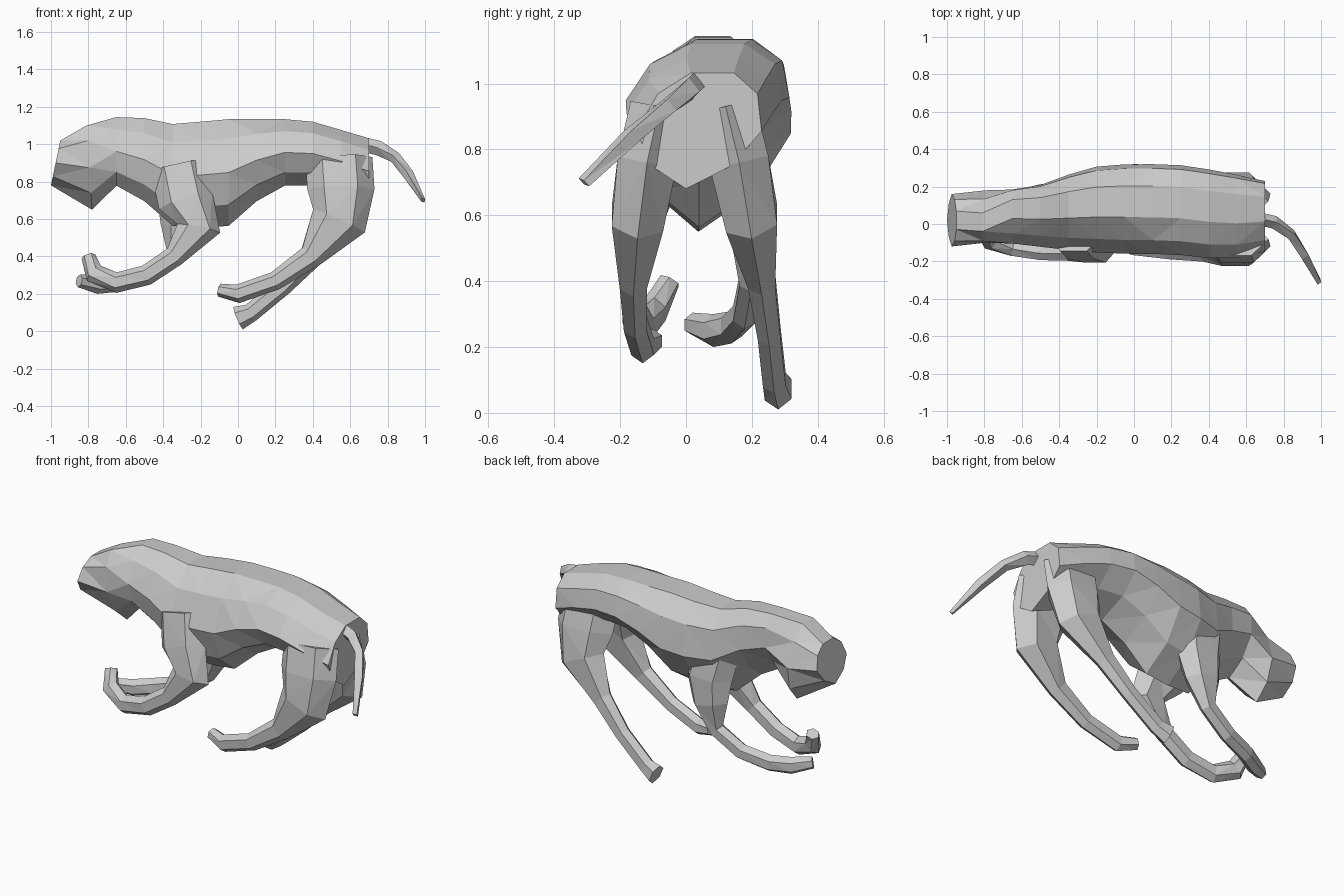
import bpy, bmesh, math
from mathutils import Vector

cube = bpy.data.objects.get("Cube")
if cube:
    bpy.data.objects.remove(cube, do_unlink=True)

shade = 0.6
grey = bpy.data.materials.new("stone_grey")
grey.use_nodes = True
grey.diffuse_color = (shade, shade, shade, 1)
grey.node_tree.nodes["Principled BSDF"].inputs["Base Color"].default_value = grey.diffuse_color


def swell(x, centre, reach):
    """Flat-topped bump that fades to nothing past its reach."""
    return math.exp(-((x - centre) / reach) ** 4)


def loft(name, rings):
    """Flat shaded skin over matching rings of points, closed at both ends."""
    bm = bmesh.new()
    loops = [[bm.verts.new(point) for point in ring] for ring in rings]
    count = len(loops[0])
    for near, far in zip(loops, loops[1:]):
        for i in range(count):
            j = (i + 1) % count
            bm.faces.new((near[i], near[j], far[j], far[i]))
    bm.faces.new(loops[0])
    bm.faces.new(reversed(loops[-1]))
    quads = [face for face in bm.faces if len(face.verts) == 4]
    bmesh.ops.triangulate(bm, faces=quads)
    bmesh.ops.recalc_face_normals(bm, faces=bm.faces[:])
    mesh = bpy.data.meshes.new(name)
    bm.to_mesh(mesh)
    bm.free()
    mesh.materials.append(grey)
    obj = bpy.data.objects.new(name, mesh)
    bpy.context.collection.objects.link(obj)


# Cross-section of the body: flat back, sloping ribs, full flanks, narrow keel
flank = [(0.35, 1), (0.8, 0.82), (1, 0.5), (0.65, 0.2)]
section = flank + [(0, 0)] + [(-u, v) for u, v in reversed(flank)]


def body_ring(x, top, bottom, width, y, lean=0, roll=0):
    """One section; lean slides the underside in x, roll slides the top in y."""
    return [(x + lean * (1 - v), y + width * u + roll * (v - 0.5), bottom + (top - bottom) * v)
            for u, v in section]


def trunk_ring(x):
    """Withers, back and croup above; deep chest, tucked waist and rump below."""
    top = (1.1 + 0.045 * swell(x, -0.65, 0.25) + 0.035 * swell(x, 0.1, 0.35)
           - 0.07 * swell(x, 0.8, 0.25))
    bottom = 0.78 - 0.23 * swell(x, -0.2, 0.3) - 0.1 * swell(x, 0.75, 0.2)
    width = 0.14 + 0.1 * swell(x, 0.15, 0.6)
    centre = 0.04 + 0.04 * swell(x, 0, 0.4)
    return body_ring(x, top, bottom, width, centre, roll=0.08)


# Muzzle and jaw, followed by evenly spaced trunk sections
muzzle = body_ring(-0.95, 1.02, 0.78, 0.14, 0.02, lean=-0.05)
jaw = body_ring(-0.81, 1.1, 0.65, 0.14, 0.04, lean=0.03, roll=-0.06)
trunk = [trunk_ring(-0.65 + 0.15 * step) for step in range(10)]
loft("body", [muzzle, jaw] + trunk)


def limb(name, path, start_y, end_y, bow, thick, thin, fleshy=0.33, tip=0.7, sides=6):
    """Tapered limb along an x, z path that bows sideways between its ends."""
    last = len(path) - 1
    points = []
    for i, (x, z) in enumerate(path):
        s = i / last
        y = start_y + (end_y - start_y) * s + bow * math.sin(math.pi * s)
        points.append(Vector((x, y, z)))
    rings = []
    for i, point in enumerate(points):
        along = (points[min(i + 1, last)] - points[max(i - 1, 0)]).normalized()
        normal = along.cross(Vector((0, 1, 0))).normalized()
        across = normal.cross(along)
        depth = thin + (thick - thin) * swell(i / last, 0.1, fleshy)
        if i == last:
            depth *= tip
        side = 0.5 * depth + 0.015
        angles = [math.tau * k / sides for k in range(sides)]
        rings.append([point + normal * depth * math.cos(a) + across * side * math.sin(a)
                      for a in angles])
    loft(name, rings)


# Forelegs share shoulder and forearm; the right paw curls up, the left reaches out
shoulder = [(-0.32, 0.88), (-0.28, 0.7)]
forearm = [(-0.34, 0.4), (-0.49, 0.3), (-0.65, 0.26)]
limb("right_foreleg", shoulder + [(-0.21, 0.55)] + forearm + [(-0.77, 0.31), (-0.8, 0.4)],
     start_y=-0.07, end_y=-0.05, bow=-0.1, thick=0.15, thin=0.055, fleshy=0.23)
limb("left_foreleg", shoulder + [(-0.3, 0.55)] + forearm + [(-0.75, 0.25), (-0.85, 0.27)],
     start_y=0.16, end_y=0.02, bow=0.1, thick=0.15, thin=0.05, fleshy=0.23)

# Hind legs share the heavy thigh; the right foot is lifted, the left is planted
thigh = [(0.54, 0.92), (0.55, 0.76), (0.54, 0.59), (0.39, 0.4)]
limb("right_hind_leg", thigh + [(0.2, 0.27), (0, 0.2), (-0.1, 0.22)],
     start_y=-0.08, end_y=-0.1, bow=-0.07, thick=0.18, thin=0.05)
limb("left_hind_leg", thigh + [(0.24, 0.24), (0.07, 0.1), (0, 0.07)],
     start_y=0.12, end_y=0.28, bow=0.03, thick=0.18, thin=0.05, tip=1.3)

# Thin tail sweeping down to the right
limb("tail", [(0.62, 1.01), (0.75, 0.98), (0.84, 0.93), (0.91, 0.84), (0.99, 0.7)],
     start_y=0.04, end_y=-0.31, bow=0.08, thick=0.04, thin=0.03, tip=0.4, sides=4)
